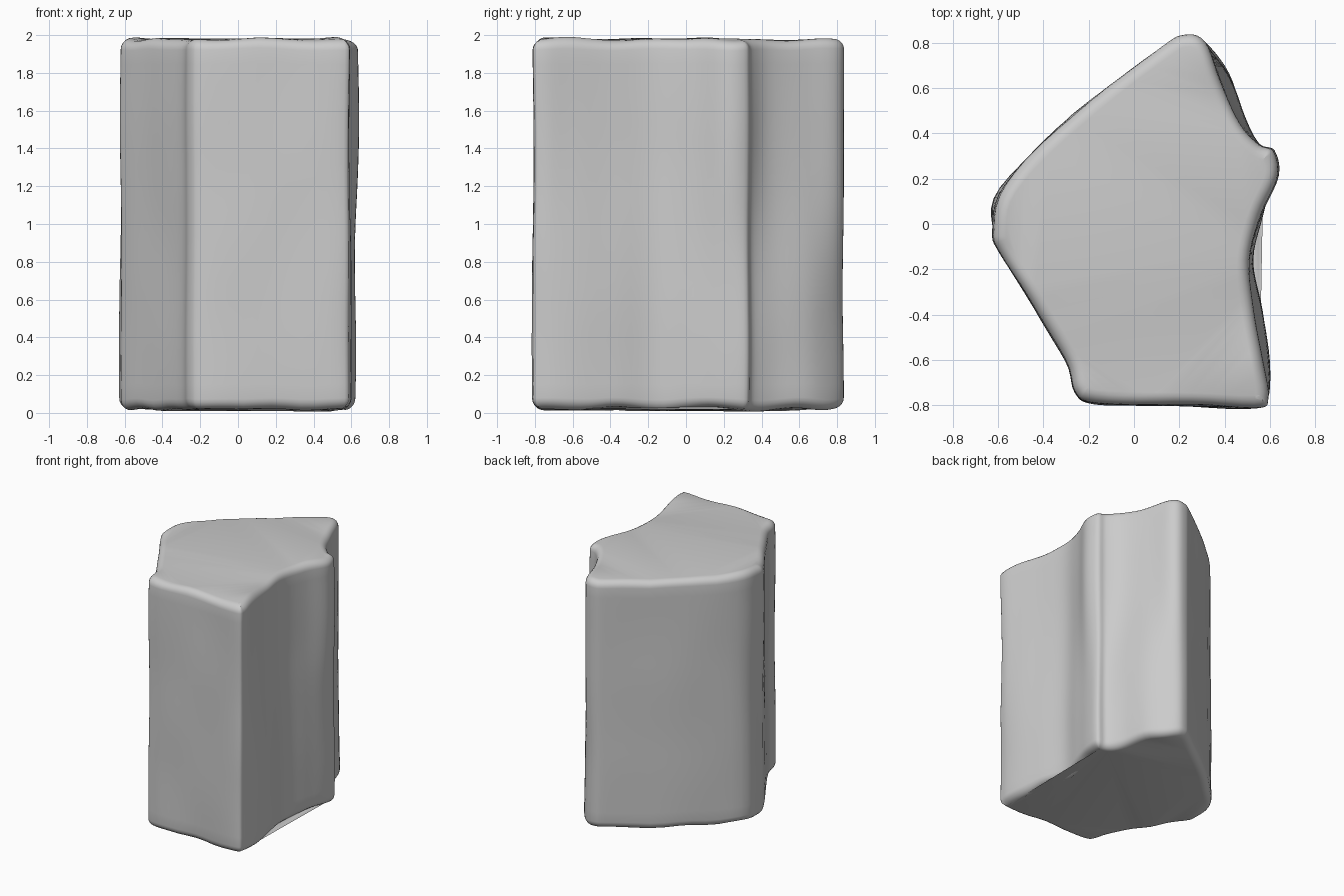
import bpy, bmesh, math
from mathutils import Vector, noise

if "Cube" in bpy.data.objects:
    bpy.data.objects.remove(bpy.data.objects["Cube"])

# Outline of the stone seen from above (counter-clockwise), and its variation at the foot
TOP = [(-.62, -.03), (-.59, -.13), (-.45, -.35), (-.30, -.60), (-.26, -.74), (-.17, -.79),
       (.18, -.80), (.53, -.81), (.59, -.76), (.57, -.60), (.53, -.38), (.51, -.16),
       (.56, .04), (.63, .21), (.615, .32), (.55, .35), (.47, .44), (.38, .64),
       (.31, .80), (.22, .83), (.11, .77), (-.27, .48), (-.57, .17)]
FOOT = {9: (.60, -.60), 10: (.57, -.38), 11: (.53, -.16), 12: (.57, .04),
        13: (.61, .21), 16: (.49, .46), 17: (.42, .66), 22: (-.59, .16)}
RIM = 0.055
STEPS = 5


def smooth_loop(pts):
    """Closed Catmull-Rom curve through the points."""
    out, n = [], len(pts)
    for i in range(n):
        a, b, c, d = (Vector(pts[(i + k) % n]) for k in (-1, 0, 1, 2))
        for s in range(STEPS):
            t = s / STEPS
            out.append(.5 * (2 * b + (c - a) * t + (2 * a - 5 * b + 4 * c - d) * t * t
                             + (3 * b - a - 3 * c + d) * t ** 3))
    return out


def inset(loop, dist):
    n, out = len(loop), []
    for i, p in enumerate(loop):
        t = (loop[(i + 2) % n] - loop[i - 2]).normalized()
        out.append(p + Vector((-t.y, t.x)) * dist)
    return out


def section(z):
    f = min(1, max(0, (1.5 - z) / 1.1))
    f = f * f * (3 - 2 * f)
    pts = [Vector(p).lerp(Vector(FOOT.get(i, p)), f) for i, p in enumerate(TOP)]
    return smooth_loop(pts)


# Rows: rounded foot rim, body, rounded top rim as (height, inset)
arc = [(RIM * (1 - math.sin(a)), RIM * (1 - math.cos(a)))
       for a in (math.radians(d) for d in (90, 72, 54, 36, 18))]
rows = [(.02 + h, d) for h, d in arc]
rows += [(.075 + 1.85 * i / 24, 0) for i in range(25)]
rows += [(1.98 - h, d) for h, d in reversed(arc)]

bm = bmesh.new()
rings = []
for z, d in rows:
    ring = []
    for p in inset(section(z), d):
        # Gentle weathering of sides and rims
        v = noise.noise(Vector((p.x * 3, p.y * 3, z * 1.6)))
        w = noise.noise(Vector((p.x * 4 + 9, p.y * 4, round(z / 2) * 5)))
        end = max(0, abs(z - 1) - .8) / .18
        q = p * (1 + .015 * v)
        ring.append(bm.verts.new((q.x, q.y, z + .02 * w * end)))
    rings.append(ring)
n = len(rings[0])
for a, b in zip(rings, rings[1:]):
    for i in range(n):
        j = (i + 1) % n
        bm.faces.new((a[i], a[j], b[j], b[i]))

# Flat ends
bm.faces.new(rings[-1])
bm.faces.new(list(reversed(rings[0])))
bmesh.ops.triangulate(bm, faces=[f for f in bm.faces if len(f.verts) > 4])
bmesh.ops.recalc_face_normals(bm, faces=bm.faces)

mesh = bpy.data.meshes.new("stone_block")
bm.to_mesh(mesh)
bm.free()
stone = bpy.data.objects.new("stone_block", mesh)
bpy.context.collection.objects.link(stone)
bpy.context.view_layer.objects.active = stone
stone.select_set(True)
bpy.ops.object.shade_smooth_by_angle(angle=math.radians(50))
